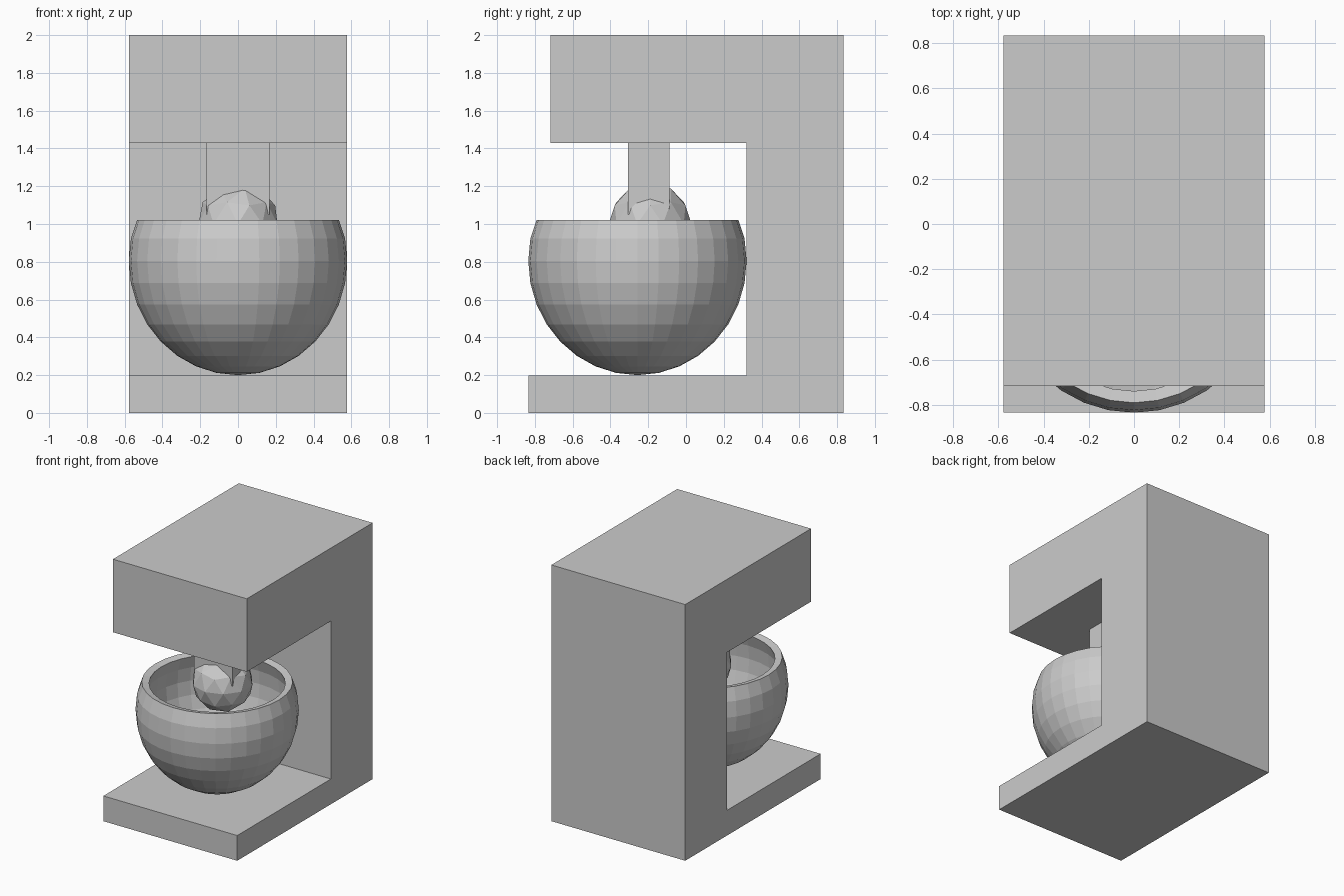
import bpy, bmesh
from math import sin, cos, radians, tau
from mathutils import Vector

if "Cube" in bpy.data.objects:
    bpy.data.objects.remove(bpy.data.objects["Cube"])

BOWL_Y = -0.257


def finish(bm, name):
    bmesh.ops.recalc_face_normals(bm, faces=bm.faces)
    mesh = bpy.data.meshes.new(name)
    bm.to_mesh(mesh)
    bm.free()
    obj = bpy.data.objects.new(name, mesh)
    bpy.context.collection.objects.link(obj)
    return obj


# Mixer body: C-shaped side profile (y, z) extruded across x
profile = [(-0.835, 0), (0.835, 0), (0.835, 2), (-0.717, 2),
           (-0.717, 1.43), (0.32, 1.43), (0.32, 0.197), (-0.835, 0.197)]
bm = bmesh.new()
face = bm.faces.new([bm.verts.new((-0.578, y, z)) for y, z in profile])
side = bmesh.ops.extrude_face_region(bm, geom=[face])
bmesh.ops.translate(bm, vec=(1.156, 0, 0),
                    verts=[v for v in side["geom"] if isinstance(v, bmesh.types.BMVert)])
finish(bm, "mixer_body")


# Bowl: outer and inner sphere arcs joined at the rim, spun round z
def arc(radius, height, rim_z):
    pts = [(radius * cos(radians(a)), 0.805 + height * sin(radians(a)))
           for a in [-90 + 11.25 * i for i in range(11)]]
    pts[0] = (0, pts[0][1])
    pts[-1] = (pts[-1][0], rim_z)
    return pts


section = arc(0.578, 0.605, 1.022) + arc(0.522, 0.55, 1.01)[::-1]
bm = bmesh.new()
verts = [bm.verts.new((r, BOWL_Y, z)) for r, z in section]
edges = [bm.edges.new(pair) for pair in zip(verts, verts[1:])]
bmesh.ops.spin(bm, geom=verts + edges, cent=(0, BOWL_Y, 0), axis=(0, 0, 1),
               angle=tau, steps=32, use_merge=False)
bmesh.ops.remove_doubles(bm, verts=bm.verts, dist=0.0005)
finish(bm, "bowl")

# Drive post: block under the head, ending inside the beater
bm = bmesh.new()
bmesh.ops.create_cube(bm, size=1)
bmesh.ops.scale(bm, vec=(0.332, 0.22, 0.38), verts=bm.verts)
bmesh.ops.translate(bm, vec=(0, -0.198, 1.24), verts=bm.verts)
finish(bm, "drive_post")

# Beater: faceted ball
bm = bmesh.new()
bmesh.ops.create_icosphere(bm, subdivisions=2, radius=0.22)
bmesh.ops.translate(bm, vec=Vector((0, -0.19, 1.0)), verts=bm.verts)
finish(bm, "beater")
